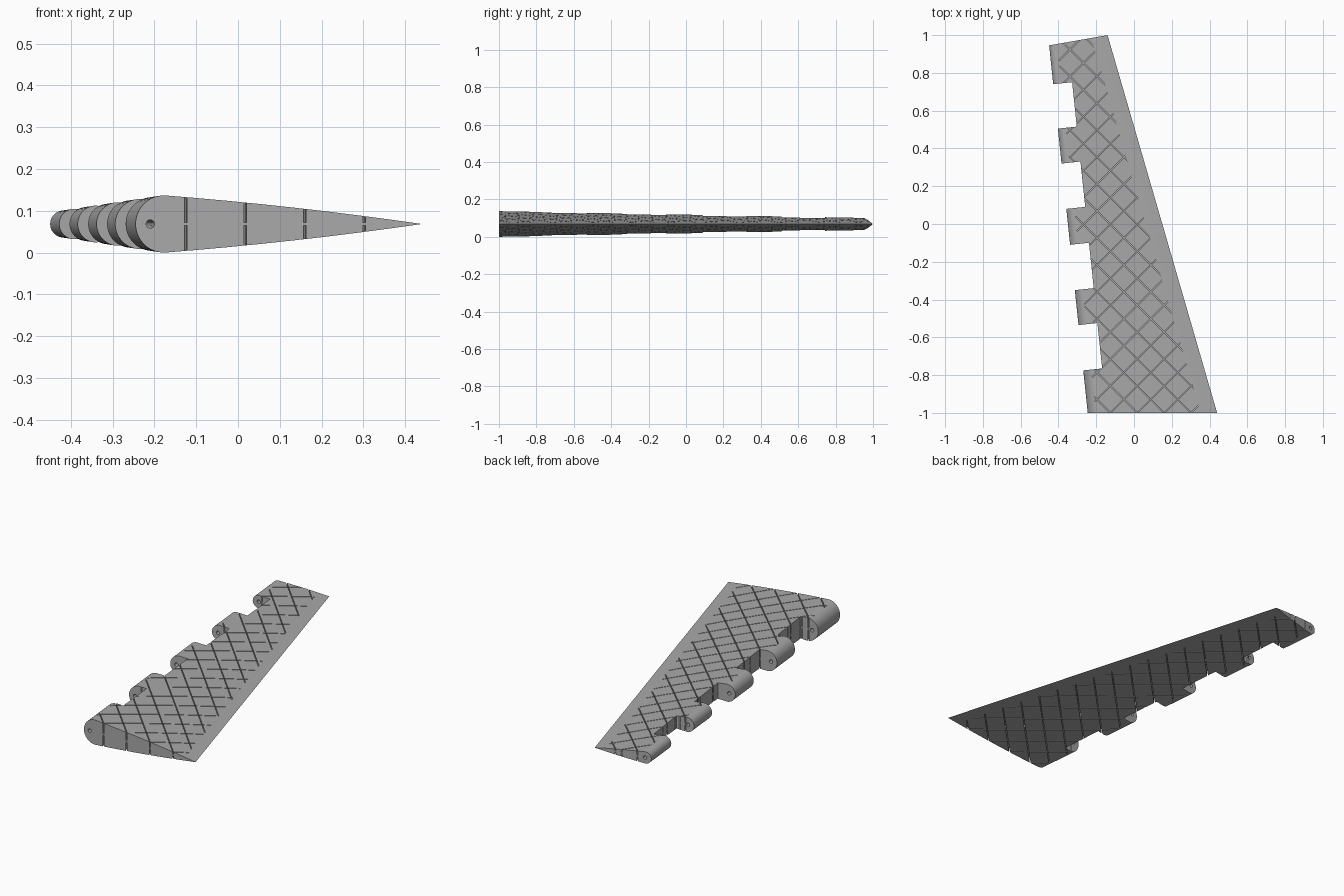
import bpy, bmesh, math
from mathutils import Vector

if "Cube" in bpy.data.objects:
    bpy.data.objects.remove(bpy.data.objects["Cube"], do_unlink=True)

MID = 0.0685          # height of the chord plane
LEAN, TAPER = 0.105, 0.29   # sweep of the leading and trailing edges


def lead(y):
    return -0.245 - LEAN * (y + 1)


def trail(y):
    return 0.44 - TAPER * (y + 1)


def make_object(name, bm):
    bmesh.ops.recalc_face_normals(bm, faces=bm.faces)
    mesh = bpy.data.meshes.new(name)
    bm.to_mesh(mesh)
    bm.free()
    obj = bpy.data.objects.new(name, mesh)
    bpy.context.collection.objects.link(obj)
    return obj


def loft(bm, a, b):
    """Closed solid between two matching outlines."""
    va, vb = [[bm.verts.new(p) for p in ring] for ring in (a, b)]
    n = len(va)
    bm.faces.new(va)
    bm.faces.new(vb[::-1])
    for i in range(n):
        j = (i + 1) % n
        bm.faces.new((va[i], vb[i], vb[j], va[j]))


def prism(bm, corners, z0, z1):
    loft(bm, *[[(x, y, z) for x, y in corners] for z in (z0, z1)])


def cut(body, name, bm):
    cutter = make_object(name, bm)
    cutter.hide_render = True
    mod = body.modifiers.new(name, 'BOOLEAN')
    mod.operation, mod.solver, mod.object = 'DIFFERENCE', 'EXACT', cutter
    bpy.context.view_layer.objects.active = body
    bpy.ops.object.modifier_apply(modifier=mod.name)
    bpy.data.objects.remove(cutter, do_unlink=True)


# Tapered flap: round nose, gently bulged sides, sharp trailing edge
upper = []
for i in range(17):
    a = math.pi / 2 * i / 16
    upper.append((0.1 - 0.1 * math.cos(a), 0.1 * math.sin(a)))
for i in range(1, 9):
    v = i / 8
    upper.append((0.1 + 0.9 * v, 0.1 * (1 - v) + 0.03 * v * (1 - v)))
profile = upper + [(u, -h) for u, h in upper[-2:0:-1]]


def section(y):
    chord = trail(y) - lead(y)
    return [(lead(y) + u * chord, y, MID + h * chord) for u, h in profile]


bm = bmesh.new()
loft(bm, section(-1), section(1.1))
# Slanted tip
cut_geom = bm.verts[:] + bm.edges[:] + bm.faces[:]
res = bmesh.ops.bisect_plane(bm, geom=cut_geom, plane_co=(-0.14, 1, 0),
                             plane_no=(-0.175, 1, 0), clear_outer=True)
rim = [e for e in res["geom_cut"] if isinstance(e, bmesh.types.BMEdge)]
bmesh.ops.contextual_create(bm, geom=rim)
flap = make_object("hinged_flap", bm)

# Hinge gaps between the knuckles
bm = bmesh.new()
for y0, y1 in ((-0.775, -0.535), (-0.35, -0.11), (0.08, 0.32), (0.505, 0.74)):
    corners = [(lead(y) + d, y + LEAN * d)
               for y, d in ((y0, -0.05), (y0, 0.1), (y1, 0.1), (y1, -0.05))]
    prism(bm, corners, -0.1, 0.3)
cut(flap, "hinge_gaps", bm)

# Hinge pin hole
bm = bmesh.new()
rings = []
for y in (-1.1, 1.1):
    rings.append([(lead(y) + 0.035 + 0.01 * math.cos(k * math.pi / 8), y,
                   MID + 0.01 * math.sin(k * math.pi / 8)) for k in range(16)])
loft(bm, *rings)
cut(flap, "pin_hole", bm)

# Narrow diagonal slots, one family per direction, leaving a thin core
STEP, HALF = 0.1425, 0.0022
for slope in (1, -1):
    bm = bmesh.new()
    for k in range(-18, 20):
        c = -0.125 + STEP * k
        t0, t1 = sorted(((-0.2 - c) / (slope + LEAN), (0.375 - c) / (slope + TAPER)))
        t0, t1 = max(t0, -0.05), min(t1, 2.05)
        if t1 - t0 < 0.03:
            continue
        a = Vector((c + slope * t0, t0 - 1))
        b = Vector((c + slope * t1, t1 - 1))
        side = Vector((-(b - a).y, (b - a).x)).normalized() * HALF
        corners = [a - side, b - side, b + side, a + side]
        prism(bm, corners, MID + 0.004, 0.3)
        prism(bm, corners, -0.2, MID - 0.004)
    cut(flap, "diagonal_slots", bm)

# Colour and shading
grey = bpy.data.materials.new("plain grey")
grey.use_nodes = True
colour = (0.4, 0.4, 0.4, 1)
grey.diffuse_color = colour
grey.node_tree.nodes["Principled BSDF"].inputs["Base Color"].default_value = colour
flap.data.materials.clear()
flap.data.materials.append(grey)
for poly in flap.data.polygons:
    poly.material_index = 0
bpy.ops.object.select_all(action='DESELECT')
flap.select_set(True)
bpy.context.view_layer.objects.active = flap
bpy.ops.object.shade_smooth_by_angle(angle=math.radians(30))
